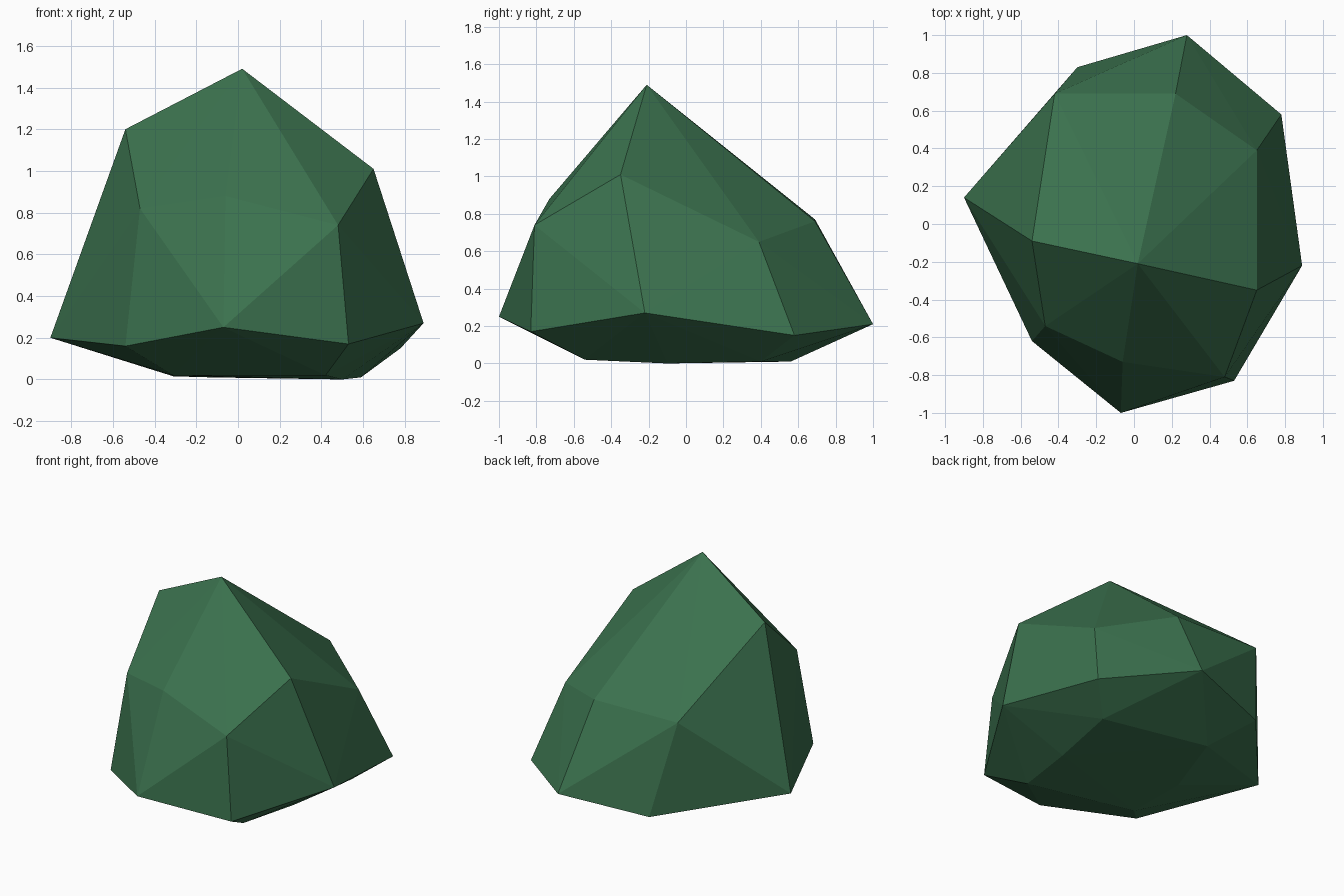
import bpy, bmesh

if "Cube" in bpy.data.objects:
    bpy.data.objects.remove(bpy.data.objects["Cube"])

# Rock described as rings of corner points, wrapped in a faceted hull
base = [(.59, .40, .01), (-.13, .56, .01), (-.31, .06, .015),
        (-.31, -.37, .02), (.42, -.54, .02), (.50, -.10, 0)]
waist = [(.28, 1, .21), (.78, .58, .15), (.89, -.22, .27), (.53, -.83, .17),
         (-.07, -1, .25), (-.54, -.62, .16), (-.90, .14, .20), (-.30, .83, .14)]
shoulder = [(.65, .39, .65), (.22, .69, .76), (-.42, .69, .77),
            (-.47, -.54, .82), (-.06, -.73, .88), (.48, -.81, .74)]
crown = [(-.54, -.09, 1.20), (.65, -.35, 1.01), (.02, -.21, 1.49)]

bm = bmesh.new()
for ring in (base, waist, shoulder, crown):
    for p in ring:
        bm.verts.new(p)
hull = bmesh.ops.convex_hull(bm, input=bm.verts[:])
stray = [v for v in bm.verts if not v.link_faces]
bmesh.ops.delete(bm, geom=stray, context='VERTS')
bmesh.ops.recalc_face_normals(bm, faces=bm.faces[:])

# Object with flat faces and one mossy green colour
mesh = bpy.data.meshes.new("rock")
bm.to_mesh(mesh)
bm.free()
green = bpy.data.materials.new("mossy green")
green.diffuse_color = (.044, .168, .077, 1)
green.use_nodes = True
green.node_tree.nodes["Principled BSDF"].inputs["Base Color"].default_value = green.diffuse_color
mesh.materials.append(green)
rock = bpy.data.objects.new("rock", mesh)
bpy.context.collection.objects.link(rock)
